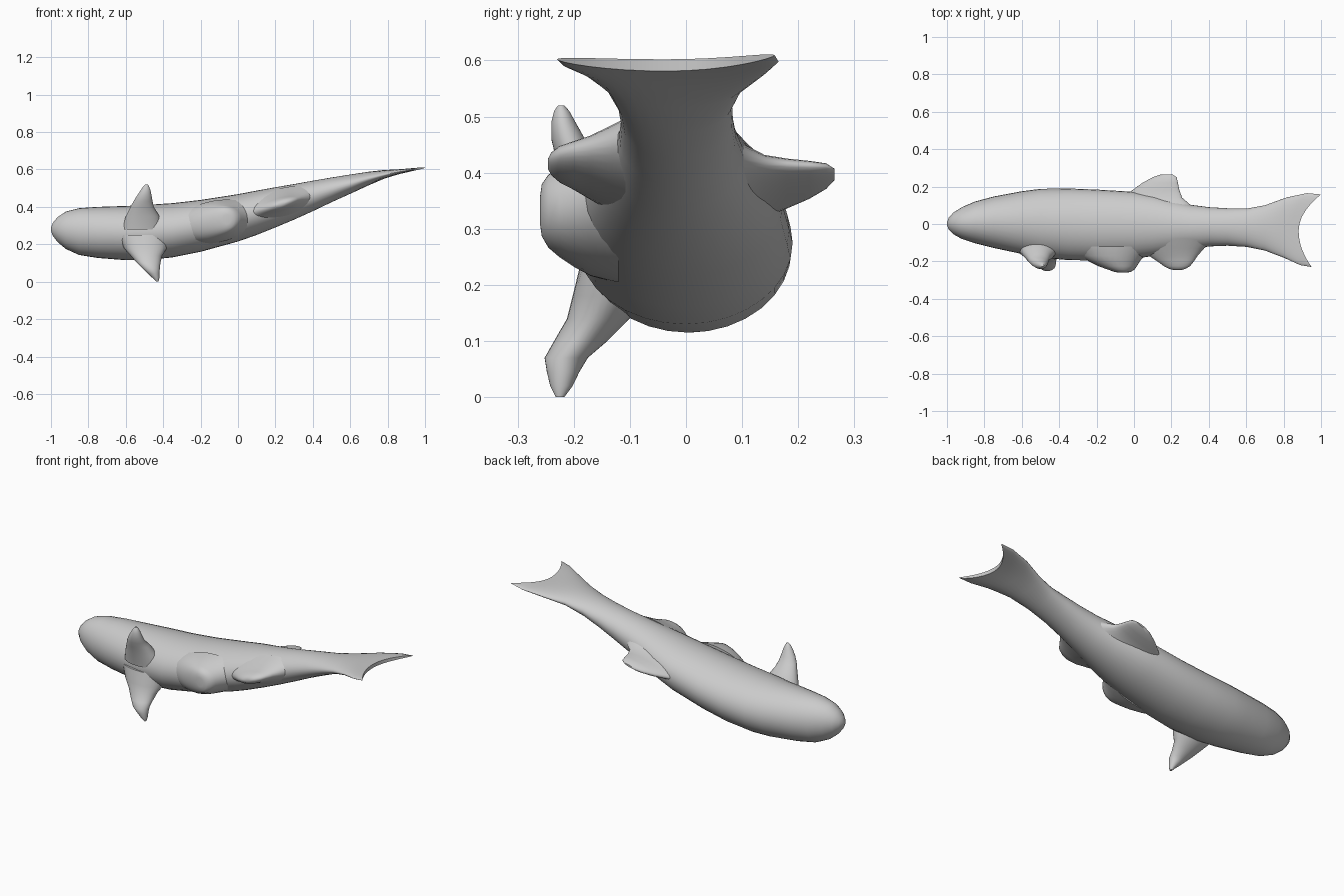
import bpy, bmesh, math
from mathutils import Vector

cube = bpy.data.objects.get("Cube")
if cube:
    bpy.data.objects.remove(cube, do_unlink=True)

grey = bpy.data.materials.new("plain grey")
grey.use_nodes = True
grey.diffuse_color = (0.6, 0.6, 0.6, 1)
grey.node_tree.nodes["Principled BSDF"].inputs["Base Color"].default_value = (0.6, 0.6, 0.6, 1)


def loft(name, rings, n=32):
    """Skin a list of rings, each a list of n points, and close both ends."""
    bm = bmesh.new()
    rows = [[bm.verts.new(p) for p in ring] for ring in rings]
    for r, s in zip(rows, rows[1:]):
        for i in range(n):
            j = (i + 1) % n
            bm.faces.new((r[i], r[j], s[j], s[i]))
    for r in (rows[0], rows[-1]):
        for i in range(n // 2):
            quad = [r[i], r[i + 1], r[n - i - 1], r[(n - i) % n]]
            bm.faces.new(list(dict.fromkeys(quad)))
    bmesh.ops.recalc_face_normals(bm, faces=bm.faces)
    mesh = bpy.data.meshes.new(name)
    bm.to_mesh(mesh)
    bm.free()
    mesh.materials.append(grey)
    obj = bpy.data.objects.new(name, mesh)
    bpy.context.collection.objects.link(obj)
    bpy.ops.object.select_all(action='DESELECT')
    obj.select_set(True)
    bpy.context.view_layer.objects.active = obj
    bpy.ops.object.shade_smooth_by_angle(angle=math.radians(50))
    return obj


def ellipse(c, a, b, n=32):
    c, a, b = Vector(c), Vector(a), Vector(b)
    return [c + a * math.cos(2 * math.pi * i / n) + b * math.sin(2 * math.pi * i / n)
            for i in range(n)]


# Body and tail: x, low y, high y, low z, high z, depth of tail fork
sections = [
    (-1.0, -.008, .008, .272, .288, 0), (-.99, -.03, .035, .245, .315, 0),
    (-.965, -.055, .062, .212, .345, 0), (-.92, -.08, .09, .175, .375, 0),
    (-.85, -.103, .12, .143, .393, 0), (-.75, -.128, .147, .127, .4, 0),
    (-.6, -.16, .175, .115, .405, 0), (-.5, -.18, .188, .115, .41, 0),
    (-.35, -.193, .19, .13, .42, 0), (-.2, -.195, .184, .16, .437, 0),
    (0, -.185, .172, .215, .468, 0), (.1, -.172, .155, .25, .487, 0),
    (.2, -.155, .128, .29, .505, 0), (.3, -.135, .103, .332, .522, 0),
    (.4, -.12, .09, .377, .54, 0), (.5, -.116, .084, .425, .557, 0),
    (.6, -.122, .082, .47, .573, 0), (.7, -.142, .1, .516, .588, 0),
    (.78, -.18, .142, .55, .597, .3), (.84, -.22, .165, .57, .6, .7),
    (.88, -.23, .158, .581, .602, 1)]
body = []
for x, y0, y1, z0, z1, fork in sections:
    mid = (y0 + y1) / 2
    half = (y1 - y0) / 2
    ring = ellipse((x, mid, (z0 + z1) / 2), (0, half, 0), (0, 0, (z1 - z0) / 2))
    for p in ring:
        t = (p.y - mid) / half
        shift = fork * t * t * (.12 if t > 0 else .07)
        p.x += shift
        p.z += .15 * shift
    body.append(ring)
loft("body_and_tail", body)


def midline_fin(name, slope, zref, xref, rows):
    """Rows: y, front x, rear x, half thickness; the chord follows the body slope."""
    rings = []
    for y, x0, x1, th in rows:
        xm, h = (x0 + x1) / 2, (x1 - x0) / 2
        rings.append(ellipse((xm, y, zref + slope * (xm - xref)),
                             (h, 0, h * slope), (-th * slope, 0, th)))
    loft(name, rings)


midline_fin("dorsal_fin", .28, .39, .15, [
    (.06, -.12, .37, .075), (.1, -.09, .305, .05), (.14, -.06, .258, .034),
    (.18, -.01, .243, .027), (.22, .045, .235, .021), (.25, .1, .228, .014),
    (.265, .145, .205, .005)])
midline_fin("anal_fin", .3, .415, .23, [
    (-.08, -.02, .43, .08), (-.13, .03, .375, .06), (-.17, .08, .34, .042),
    (-.2, .125, .32, .032), (-.225, .16, .3, .025), (-.24, .19, .275, .016),
    (-.246, .21, .255, .006)])
midline_fin("pelvic_fins", .2, .335, -.05, [
    (-.12, -.34, .1, .11), (-.17, -.29, .055, .1), (-.2, -.24, .03, .088),
    (-.225, -.19, .015, .076), (-.245, -.135, 0, .064), (-.257, -.1, -.02, .046),
    (-.26, -.08, -.04, .025)])


def side_fin(name, rows):
    """Rows: z, front x, rear x, low y, high y."""
    loft(name, [ellipse(((x0 + x1) / 2, (y0 + y1) / 2, z),
                        ((x1 - x0) / 2, 0, 0), (0, (y1 - y0) / 2, 0))
                for z, x0, x1, y0, y1 in rows])


side_fin("upper_pectoral_fin", [
    (.28, -.62, -.40, -.19, -.06), (.35, -.6, -.42, -.205, -.09),
    (.40, -.575, -.45, -.222, -.125), (.43, -.558, -.457, -.233, -.16),
    (.46, -.54, -.462, -.24, -.18), (.49, -.52, -.468, -.24, -.197),
    (.51, -.506, -.476, -.235, -.208), (.52, -.496, -.482, -.228, -.217)])
side_fin("lower_pectoral_fin", [
    (.25, -.64, -.36, -.185, -.05), (.18, -.61, -.38, -.202, -.07),
    (.14, -.575, -.405, -.212, -.1), (.10, -.54, -.415, -.235, -.14),
    (.07, -.51, -.418, -.252, -.175), (.045, -.485, -.42, -.248, -.19),
    (.02, -.457, -.42, -.242, -.202), (0, -.437, -.425, -.232, -.217)])
